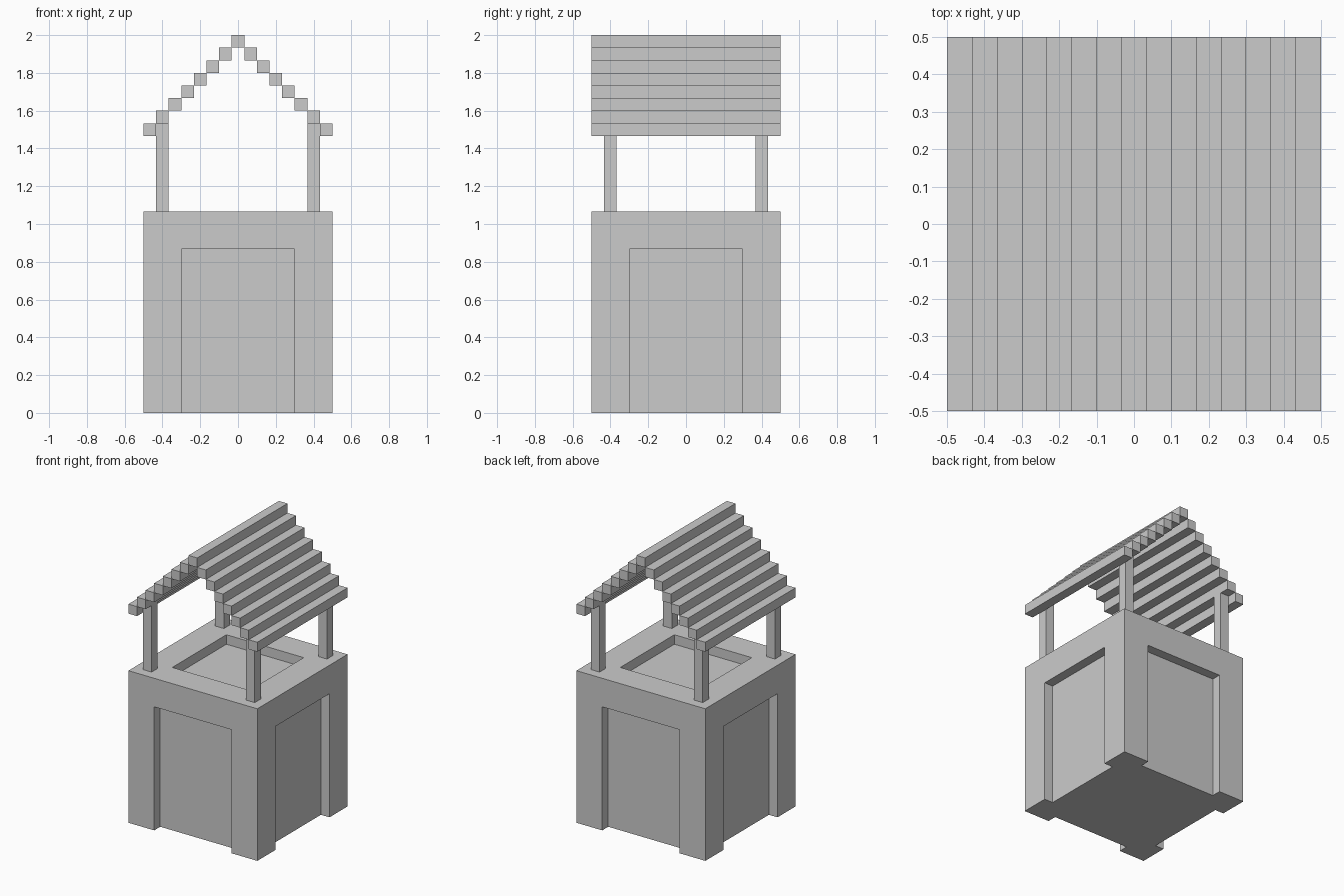
import bpy

if "Cube" in bpy.data.objects:
    bpy.data.objects.remove(bpy.data.objects["Cube"])

U = 1 / 15  # grid module: every part is a whole number of these


def box(name, lo, hi):
    """Axis-aligned box between two corners, origin left at the world origin."""
    xs, ys, zs = zip(lo, hi)
    verts = [(x, y, z) for x in xs for y in ys for z in zs]
    faces = [(0, 1, 3, 2), (4, 6, 7, 5), (0, 4, 5, 1),
             (2, 3, 7, 6), (0, 2, 6, 4), (1, 5, 7, 3)]
    mesh = bpy.data.meshes.new(name)
    mesh.from_pydata(verts, [], faces)
    obj = bpy.data.objects.new(name, mesh)
    bpy.context.collection.objects.link(obj)
    return obj


def cut(target, cutter):
    """Subtract the cutter from the target and discard it."""
    mod = target.modifiers.new("recess", 'BOOLEAN')
    mod.operation = 'DIFFERENCE'
    mod.solver = 'EXACT'
    mod.object = cutter
    bpy.context.view_layer.objects.active = target
    bpy.ops.object.modifier_apply(modifier=mod.name)
    bpy.data.objects.remove(cutter)


def mirror(obj, x=True, y=False):
    mod = obj.modifiers.new("mirror", 'MIRROR')
    mod.use_axis = (x, y, False)
    mod.use_mirror_merge = False


# Well base, with a recessed panel on each side and a shallow basin on top
base = box("well_base", (-0.5, -0.5, 0), (0.5, 0.5, 16 * U))
inner, outer = 0.5 - U, 0.6
for s in (-1, 1):
    near, far = sorted((s * inner, s * outer))
    cut(base, box("panel_cutter", (-0.3, near, -0.1), (0.3, far, 13 * U)))
    cut(base, box("panel_cutter", (near, -0.3, -0.1), (far, 0.3, 13 * U)))
cut(base, box("basin_cutter", (-0.3, -0.3, 15 * U), (0.3, 0.3, 1.2)))

# Four corner posts
posts = box("roof_posts", (5.5 * U, 5.5 * U, 16 * U), (6.5 * U, 6.5 * U, 23 * U))
mirror(posts, y=True)

# Stepped roof: ridge beam, then slats descending on both sides
box("ridge_beam", (-U / 2, -0.5, 2 - U), (U / 2, 0.5, 2))
for k in range(1, 8):
    slat = box(f"roof_slat_{k}", ((k - 0.5) * U, -0.5, 2 - (k + 1) * U),
               ((k + 0.5) * U, 0.5, 2 - k * U))
    mirror(slat)
